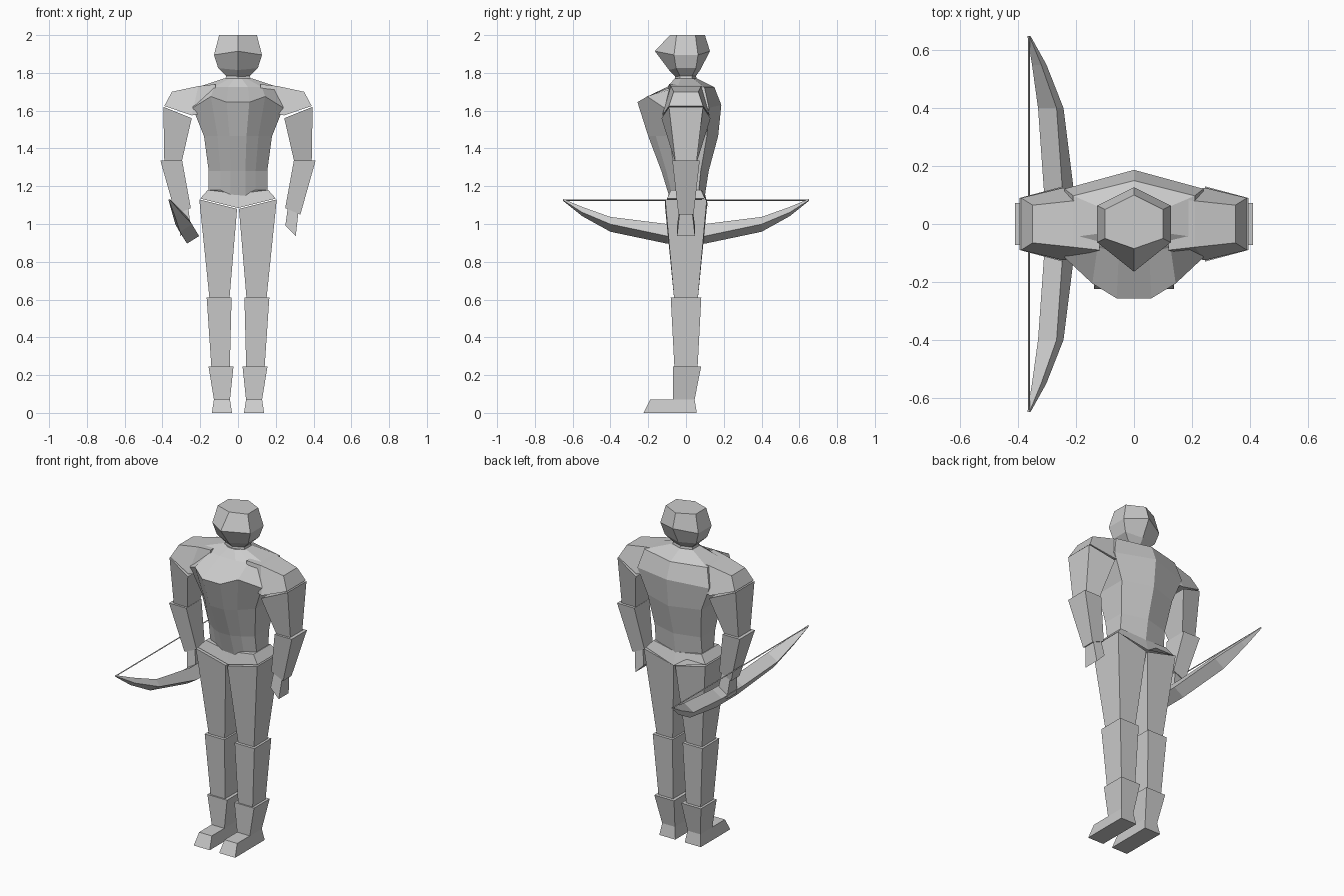
import bpy, bmesh
from mathutils import Vector

cube = bpy.data.objects.get("Cube")
if cube:
    bpy.data.objects.remove(cube, do_unlink=True)

grey = bpy.data.materials.new("plain_grey")
grey.use_nodes = True
grey.diffuse_color = (.6, .6, .6, 1)
shader = grey.node_tree.nodes["Principled BSDF"]
shader.inputs["Base Color"].default_value = grey.diffuse_color


def loft(name, *rings, mirror=False):
    """Skin equal rings of points, cap both ends and keep the faces flat."""
    bm = bmesh.new()
    loops = [[bm.verts.new(point) for point in ring] for ring in rings]
    for lower, upper in zip(loops, loops[1:]):
        for i in range(len(lower)):
            bm.faces.new((lower[i - 1], lower[i], upper[i], upper[i - 1]))
    bm.faces.new(loops[0])
    bm.faces.new(loops[-1])
    bmesh.ops.recalc_face_normals(bm, faces=bm.faces)
    mesh = bpy.data.meshes.new(name)
    bm.to_mesh(mesh)
    bm.free()
    mesh.materials.append(grey)
    part = bpy.data.objects.new(name, mesh)
    bpy.context.collection.objects.link(part)
    if mirror:
        part.modifiers.new("Mirror", 'MIRROR')


def both_sides(half):
    """Close a half outline that starts and ends on the centre line."""
    return half + [(-x, y, z) for x, y, z in half[-2:0:-1]]


def torso_ring(z, width, front, back, lift=0):
    """Ten-sided outline: flat breastbone, slanted chest, ridged back."""
    return both_sides([
        (0, -front, z), (width / 4, -front, z),
        (width * .6, -front * .8, z + lift),
        (width, -front * .45, z - lift),
        (width, back * .65, z - lift), (0, back, z - lift / 2)])


def hexagon(z, width, front, back, dip=0):
    """Six-sided outline pointed at front and back, with a lowered centre."""
    return both_sides([
        (0, -front, z - dip), (width, -width / 2, z),
        (width, width / 2, z), (0, back, z - dip)])


def slab(x, z, width, depth, rise=0, flare=0):
    """Four-sided limb section; rise tilts it, flare deepens the inner side."""
    inner, outer = x - width / 2, x + width / 2
    near, far = depth / 2 + flare, depth / 2
    low, high = z - rise / 2, z + rise / 2
    return [(inner, -near, low), (outer, -far, high),
            (outer, far, high), (inner, near, low)]


def arch(low_x, low_z, low_depth, high_x, high_z, high_depth):
    """Trapezoid section of the shoulder, wide below and narrow above."""
    return [(low_x, -low_depth, low_z), (low_x, low_depth, low_z),
            (high_x, high_depth, high_z), (high_x, -high_depth, high_z)]


# Torso and pelvis
loft("torso",
     torso_ring(z=1.15, width=.155, front=.09, back=.1),
     torso_ring(z=1.28, width=.155, front=.13, back=.12),
     torso_ring(z=1.465, width=.18, front=.2, back=.17),
     torso_ring(z=1.645, width=.24, front=.257, back=.187, lift=.03),
     torso_ring(z=1.725, width=.21, front=.1, back=.15),
     torso_ring(z=1.77, width=.075, front=.06, back=.06))
loft("pelvis",
     hexagon(z=1.135, width=.2, front=.1, back=.12, dip=.05),
     hexagon(z=1.18, width=.16, front=.09, back=.1, dip=.02))

# Neck and head
loft("neck",
     hexagon(z=1.75, width=.07, front=.06, back=.06),
     hexagon(z=1.8, width=.06, front=.055, back=.05))
loft("head",
     hexagon(z=1.78, width=.06, front=.055, back=.05),
     hexagon(z=1.825, width=.105, front=.09, back=.075, dip=.01),
     hexagon(z=1.895, width=.127, front=.165, back=.127, dip=-.02),
     hexagon(z=2, width=.1, front=.085, back=.1))

# Shoulders and arms
loft("shoulders",
     arch(low_x=.12, low_z=1.6, low_depth=.1, high_x=.12, high_z=1.74, high_depth=.09),
     arch(low_x=.245, low_z=1.575, low_depth=.125, high_x=.21, high_z=1.73, high_depth=.08),
     arch(low_x=.39, low_z=1.625, low_depth=.09, high_x=.35, high_z=1.7, high_depth=.065),
     mirror=True)
loft("upper_arms",
     slab(x=.32, z=1.59, width=.15, depth=.18, rise=.06, flare=.04),
     slab(x=.345, z=1.32, width=.09, depth=.11), mirror=True)
loft("forearms",
     slab(x=.353, z=1.335, width=.115, depth=.145),
     slab(x=.29, z=1.067, width=.08, depth=.08, rise=-.035), mirror=True)
loft("hands",
     slab(x=.293, z=1.085, width=.055, depth=.065, rise=-.03),
     slab(x=.278, z=.963, width=.055, depth=.095, rise=-.055), mirror=True)

# Legs
loft("thighs",
     slab(x=.105, z=1.105, width=.2, depth=.22, rise=.05),
     slab(x=.098, z=.6, width=.105, depth=.125), mirror=True)
loft("shins",
     slab(x=.1, z=.612, width=.132, depth=.162),
     slab(x=.092, z=.235, width=.097, depth=.122), mirror=True)


def shift(ring, y):
    """Move a section forwards or backwards."""
    return [Vector(point) + Vector((0, y, 0)) for point in ring]


# Boots, with the toes reaching forwards
ankle = slab(x=.085, z=.07, width=.085, depth=.115)
loft("boots",
     shift(slab(x=.09, z=.245, width=.132, depth=.15), .005),
     shift(ankle, -.012), mirror=True)
loft("feet",
     shift(slab(x=.085, z=.07, width=.085, depth=.235), -.072),
     shift(slab(x=.085, z=0, width=.107, depth=.282), -.084), mirror=True)

# Bow: a slanted section that slides from the grip to the tip and shrinks
grip, tip = Vector((-.258, 0, .948)), Vector((-.363, 0, 1.127))
across, along = Vector((.032, 0, .02)), Vector((-.02, 0, .032))


def bow_section(y, slide, width, thickness):
    centre = grip.lerp(tip, slide) + Vector((0, y, 0))
    a, b = across * width, along * thickness
    return [centre + a - b, centre - a - b, centre - a + b, centre + a + b]


limb = [(.1, 0, 1, 1), (.4, .28, 1, .6), (.55, .66, .5, .45), (.65, 1, .1, .1)]
back_half = [bow_section(*step) for step in limb]
front_half = [bow_section(-y, *rest) for y, *rest in reversed(limb)]
loft("bow", *front_half, *back_half)

# String between the two tips
loft("bow_string", *[[tip + Vector((x, y, z)) for x, z in
                      ((-.004, 0), (0, -.004), (.004, 0), (0, .004))]
                     for y in (-.645, .645)])
